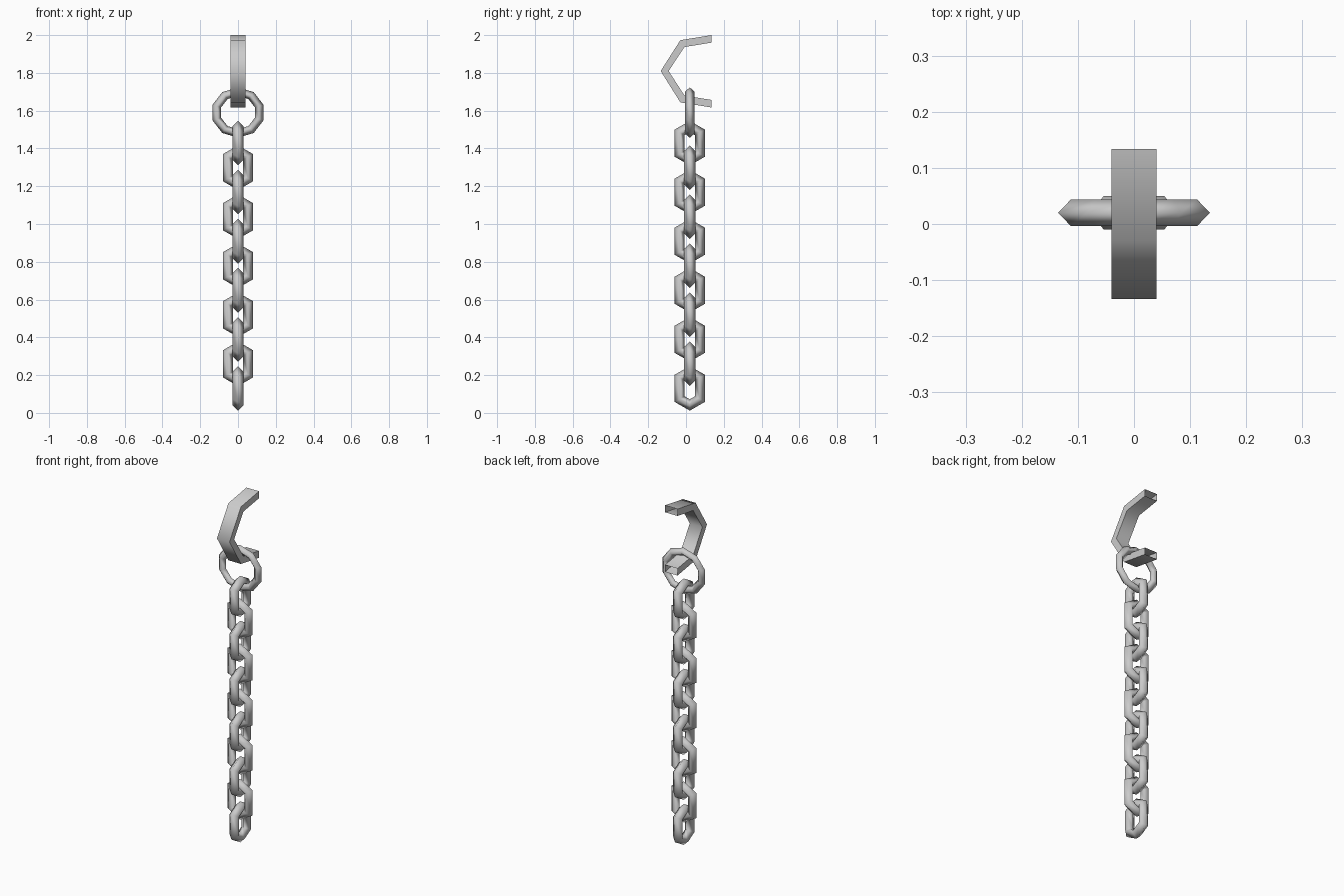
import bpy
import bmesh
from math import sin, cos, pi, radians
from mathutils import Vector

cube = bpy.data.objects.get("Cube")
if cube:
    bpy.data.objects.remove(cube)

steel = bpy.data.materials.new("grey steel")
steel.use_nodes = True
grey = (0.6, 0.6, 0.6, 1)
steel.diffuse_color = grey
steel.node_tree.nodes["Principled BSDF"].inputs["Base Color"].default_value = grey

CHAIN_Y = 0.02


def sweep(name, sections, closed, angle):
    """Skin a run of matching cross-sections into one tube."""
    bm = bmesh.new()
    rings = [[bm.verts.new(p) for p in s] for s in sections]
    pairs = list(zip(rings, rings[1:]))
    if closed:
        pairs.append((rings[-1], rings[0]))
    for a, b in pairs:
        n = len(a)
        for i in range(n):
            j = (i + 1) % n
            bm.faces.new((a[i], a[j], b[j], b[i]))
    bmesh.ops.recalc_face_normals(bm, faces=bm.faces)
    mesh = bpy.data.meshes.new(name)
    bm.to_mesh(mesh)
    bm.free()
    mesh.materials.append(steel)
    obj = bpy.data.objects.new(name, mesh)
    bpy.context.collection.objects.link(obj)
    bpy.ops.object.select_all(action="DESELECT")
    obj.select_set(True)
    bpy.context.view_layer.objects.active = obj
    bpy.ops.object.shade_smooth_by_angle(angle=radians(angle))
    return obj


def link(name, z, sides, radius, wire, stretch=0.0, squash=1.0, turned=False):
    """Upright ring of diamond-section wire, with a corner at top and bottom."""
    sections = []
    for i in range(sides):
        a = 2 * pi * i / sides
        section = []
        for k in range(4):
            r = radius + wire * cos(k * pi / 2)
            up = r * cos(a) * squash
            up += stretch if cos(a) > 0 else -stretch
            section.append(Vector((r * sin(a), wire * sin(k * pi / 2), up)))
        sections.append(section)
    obj = sweep(name, sections, True, 180)
    obj.location = (0, CHAIN_Y, z)
    if turned:
        obj.rotation_euler.z = pi / 2


# Chain links, alternately turned
for k in range(11):
    link(f"chain_link_{k + 1}", 0.13 + 0.1298 * k, 6, 0.062, 0.03,
         stretch=0.026, turned=k % 2 == 0)

# Large ring joining the chain and the hook
link("large_ring", 1.59, 10, 0.118, 0.024, squash=0.94)

# Open hook: flat hollow bar bent through five stations (outer y, z, inner y, z)
stations = [(0.134, 2.0, 0.134, 1.96), (-0.03, 1.973, -0.008, 1.937),
            (-0.134, 1.81, -0.092, 1.81), (-0.03, 1.644, -0.008, 1.68),
            (0.134, 1.617, 0.134, 1.657)]
half = 0.04
sweep("hook", [[(-half, oy, oz), (half, oy, oz), (half, iy, iz), (-half, iy, iz)]
               for oy, oz, iy, iz in stations], False, 70)
